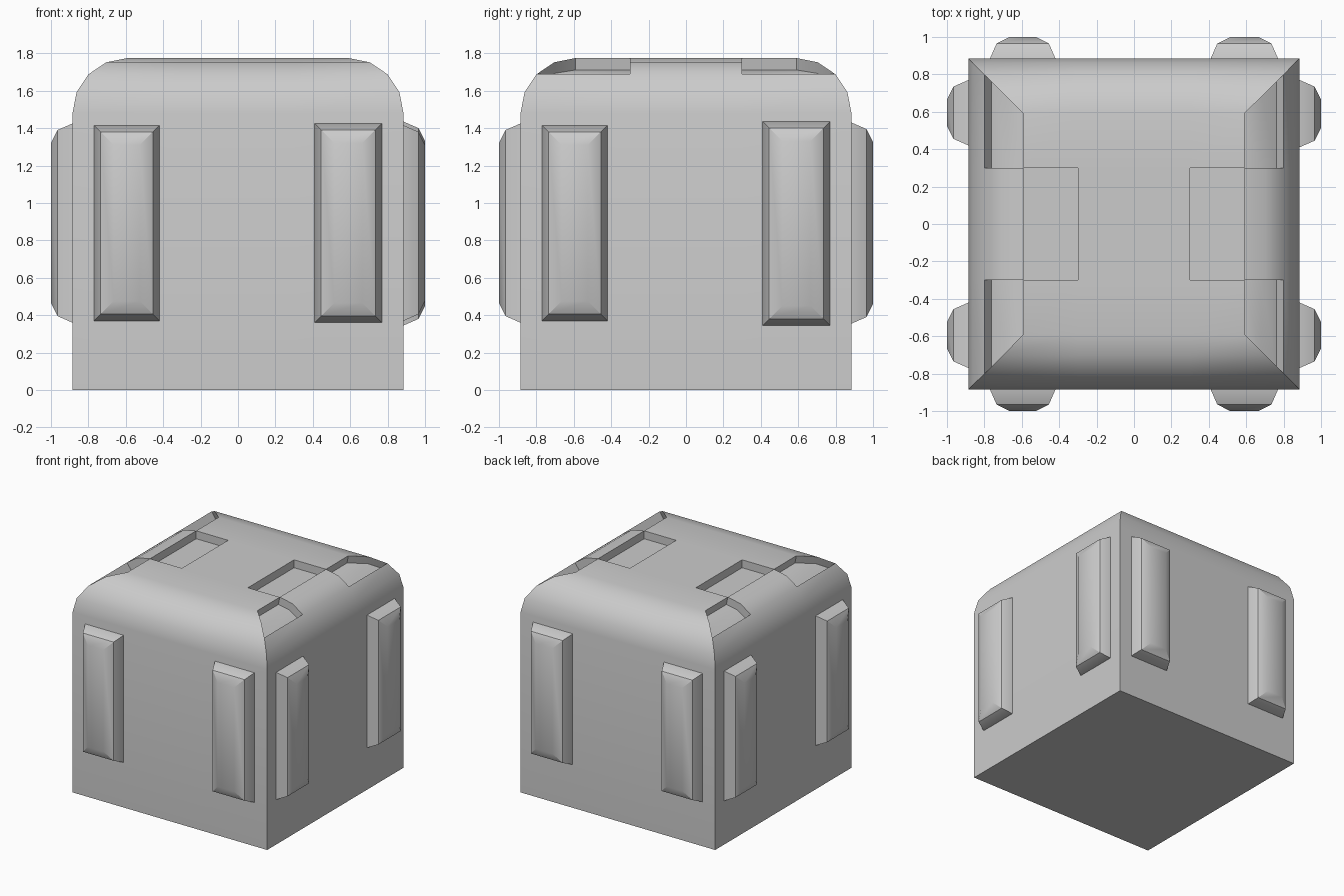
import bpy, bmesh, math
from mathutils import Matrix, Vector

if "Cube" in bpy.data.objects:
    bpy.data.objects.remove(bpy.data.objects["Cube"])

HALF, TOP, R = 0.885, 1.775, 0.295
FLAT, SLOT, DEPTH = HALF - R, 0.3, 0.065


def rect_stack(bm, rings):
    """Skin a stack of four-cornered rings and cap both ends."""
    loops = [[bm.verts.new(p) for p in ring] for ring in rings]
    for a, b in zip(loops, loops[1:]):
        for i in range(4):
            j = (i + 1) % 4
            bm.faces.new((a[i], a[j], b[j], b[i]))
    bm.faces.new(loops[0][::-1])
    bm.faces.new(loops[-1])
    bmesh.ops.recalc_face_normals(bm, faces=bm.faces[:])


def finish(bm, name):
    mesh = bpy.data.meshes.new(name)
    bm.to_mesh(mesh)
    bm.free()
    ob = bpy.data.objects.new(name, mesh)
    bpy.context.collection.objects.link(ob)
    bpy.ops.object.select_all(action='DESELECT')
    ob.select_set(True)
    bpy.context.view_layer.objects.active = ob
    bpy.ops.object.shade_smooth_by_angle(angle=math.radians(30))
    return ob


def sink(bm, faces):
    """Push a patch of faces inward along its own normals."""
    res = bmesh.ops.extrude_face_region(bm, geom=faces)
    old = [f for f in faces if f.is_valid]
    if old:
        bmesh.ops.delete(bm, geom=old, context='FACES')
    new = [g for g in res['geom'] if isinstance(g, bmesh.types.BMFace)]
    for f in new:
        f.normal_update()
    moves = {}
    for v in {v for f in new for v in f.verts}:
        n = Vector()
        for f in new:
            if v in f.verts[:]:
                n += f.normal
        n.normalize()
        moves[v] = n * (DEPTH if n.z > 0 else -DEPTH)
    for v, m in moves.items():
        v.co -= m


# Body: square block with a rounded, mitred top
profile = [(HALF, 0.0)]
for i in range(5):
    a = math.radians(22.5 * i)
    profile.append((FLAT + R * math.cos(a), TOP - R + R * math.sin(a)))
bm = bmesh.new()
rect_stack(bm, [[(-h, -h, z), (h, -h, z), (h, h, z), (-h, h, z)] for h, z in profile])

# Cut lines, then shallow pockets in the top and along the left and right edges
for axis in ((1, 0, 0), (0, 1, 0)):
    for s in (-SLOT, SLOT):
        bmesh.ops.bisect_plane(bm, geom=bm.verts[:] + bm.edges[:] + bm.faces[:],
                               plane_co=Vector(axis) * s, plane_no=axis)


def patch(test):
    return [f for f in bm.faces if test(f, f.calc_center_median())]


for sx in (-1, 1):
    sink(bm, patch(lambda f, c: abs(c.z - TOP) < 1e-4 and c.x * sx > SLOT and abs(c.y) < SLOT))
    for sy in (-1, 1):
        sink(bm, patch(lambda f, c: f.normal.x * sx > 0.1 and abs(f.normal.y) < 0.01
                       and f.normal.z > 0.7 and c.x * sx > FLAT and c.y * sy > SLOT
                       and c.z > 1.69))
bmesh.ops.recalc_face_normals(bm, faces=bm.faces[:])
finish(bm, "body")

# Side ribs: (u0, u1, z0, z1) pairs for each wall, turned into place
walls = {
    "front": [(-.77, -.42, .37, 1.415), (.41, .77, .36, 1.425)],
    "right": [(-.77, -.42, .37, 1.415), (.41, .77, .345, 1.435)],
    "back": [(-.77, -.41, .355, 1.43), (.42, .77, .365, 1.42)],
    "left": [(-.77, -.42, .36, 1.425), (.42, .77, .36, 1.425)],
}
steps = [(0.87, 0.0), (HALF, 0.0), (0.965, 0.035), (1.0, 0.105)]
for k, (wall, ribs) in enumerate(walls.items()):
    for n, (u0, u1, z0, z1) in enumerate(ribs):
        bm = bmesh.new()
        rect_stack(bm, [[(u0 + d, -o, z0 + d), (u1 - d, -o, z0 + d),
                         (u1 - d, -o, z1 - d), (u0 + d, -o, z1 - d)] for o, d in steps])
        bmesh.ops.transform(bm, matrix=Matrix.Rotation(k * math.pi / 2, 4, 'Z'), verts=bm.verts[:])
        finish(bm, f"{wall}_rib_{n + 1}")
